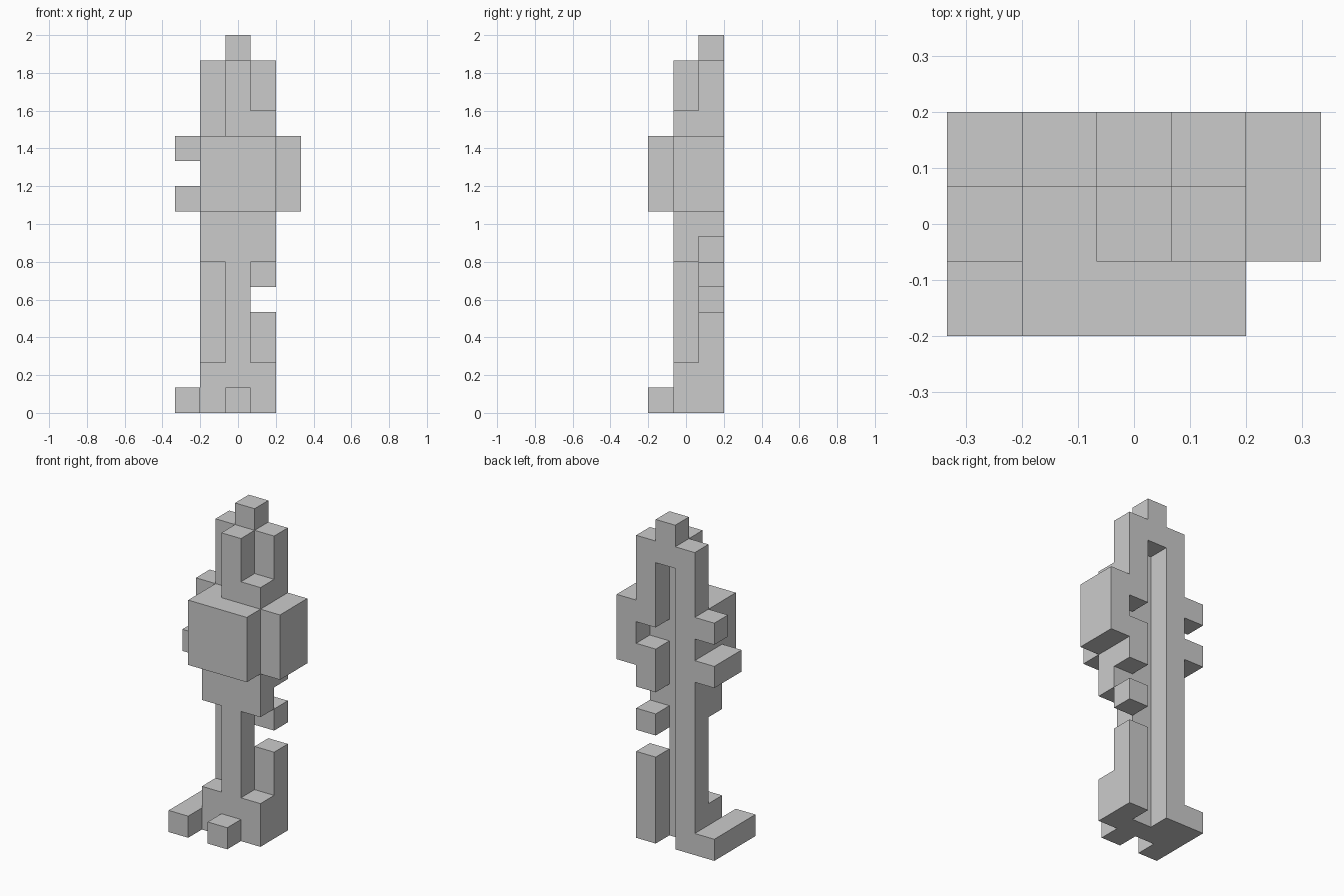
import bpy, bmesh
from mathutils import Vector

if "Cube" in bpy.data.objects:
    bpy.data.objects.remove(bpy.data.objects["Cube"])

U = 2 / 15                              # cell size: the figure is 5 x 3 x 15 cells
ORIGIN = Vector((-2.5 * U, -1.5 * U, 0))

# Each part is a list of boxes: inclusive cell ranges (x0, x1, y0, y1, z0, z1).
# x runs left to right, y front to back, z upward.
PARTS = {
    "side_foot":      [(0, 0, 0, 2, 0, 0)],
    "front_toe":      [(2, 2, 0, 0, 0, 0)],
    "ankle_block":    [(1, 3, 1, 1, 0, 1)],
    "left_leg":       [(1, 1, 2, 2, 0, 5)],
    "right_leg":      [(3, 3, 2, 2, 0, 3)],
    "right_knee":     [(3, 3, 2, 2, 5, 5)],
    "centre_post":    [(2, 2, 1, 1, 2, 5)],
    "hips":           [(1, 3, 1, 1, 6, 7), (1, 1, 2, 2, 6, 7), (3, 3, 2, 2, 7, 7)],
    "chest":          [(1, 3, 0, 1, 8, 10)],
    "back_left":      [(1, 1, 2, 2, 8, 10)],
    "back_right":     [(3, 3, 2, 2, 8, 8), (3, 3, 2, 2, 10, 10)],
    "right_shoulder": [(4, 4, 1, 2, 8, 10)],
    "left_hand":      [(0, 0, 1, 2, 8, 8)],
    "left_shoulder":  [(0, 0, 2, 2, 10, 10)],
    "face":           [(2, 2, 1, 1, 11, 13), (3, 3, 1, 1, 11, 11)],
    "head_sides":     [(1, 1, 2, 2, 11, 13), (3, 3, 2, 2, 11, 13)],
    "crown":          [(2, 2, 2, 2, 13, 14)],
}


def cells(boxes):
    return {(x, y, z) for a, b, c, d, e, f in boxes
            for x in range(a, b + 1) for y in range(c, d + 1) for z in range(e, f + 1)}


SOLID = set().union(*(cells(b) for b in PARTS.values()))


def build_part(name, boxes):
    """Make the outer faces of a part, leaving out faces hidden against other cells."""
    bm = bmesh.new()
    for cell in sorted(cells(boxes)):
        for axis in range(3):
            for side in (0, 1):
                near = list(cell)
                near[axis] += 2 * side - 1
                if tuple(near) in SOLID:
                    continue
                ring = [(0, 0), (1, 0), (1, 1), (0, 1)]
                if not side:
                    ring.reverse()
                verts = []
                for s, t in ring:
                    p = Vector(cell)
                    p[axis] += side
                    p[(axis + 1) % 3] += s
                    p[(axis + 2) % 3] += t
                    verts.append(bm.verts.new(ORIGIN + p * U))
                bm.faces.new(verts)
    # Join the cell faces into large flat panels
    bmesh.ops.remove_doubles(bm, verts=bm.verts, dist=1e-4)
    bmesh.ops.dissolve_limit(bm, angle_limit=0.01, verts=bm.verts, edges=bm.edges)
    mesh = bpy.data.meshes.new(name)
    bm.to_mesh(mesh)
    bm.free()
    bpy.context.collection.objects.link(bpy.data.objects.new(name, mesh))


for part, part_boxes in PARTS.items():
    build_part(part, part_boxes)
